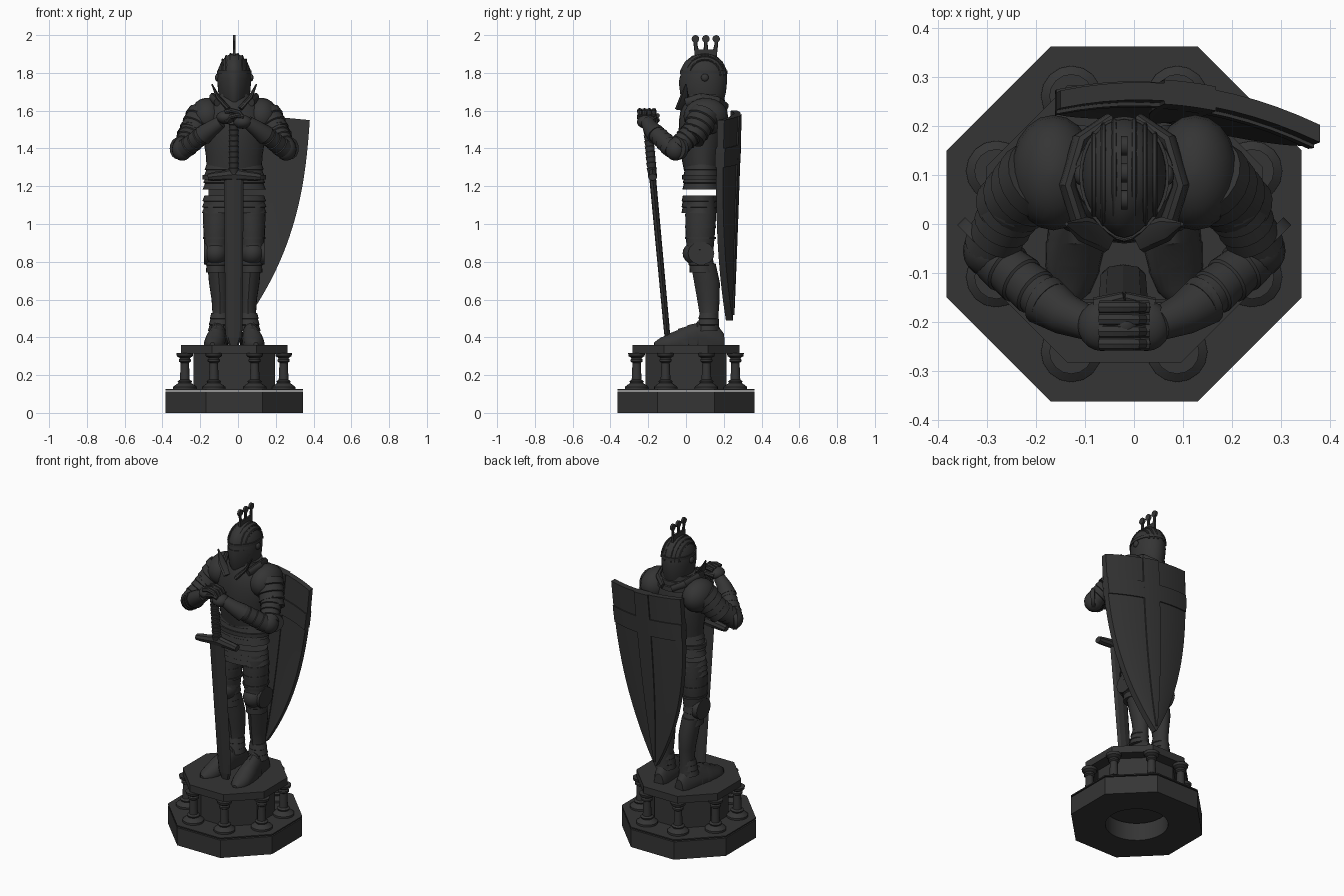
import bpy, bmesh, math
from math import sin, cos, pi, radians
from mathutils import Vector, Quaternion

cube = bpy.data.objects.get("Cube")
if cube:
    bpy.data.objects.remove(cube)

CX = -0.02      # centre line of the figure
FLOOR = 0.36    # top of the pedestal

stone = bpy.data.materials.new("dark_stone")
stone.use_nodes = True
stone.diffuse_color = (0.035, 0.035, 0.035, 1)
stone.node_tree.nodes["Principled BSDF"].inputs["Base Color"].default_value = stone.diffuse_color


def make(name, verts, faces, smooth=True, angle=32):
    mesh = bpy.data.meshes.new(name)
    mesh.from_pydata(verts, [], faces)
    bm = bmesh.new()
    bm.from_mesh(mesh)
    bmesh.ops.recalc_face_normals(bm, faces=bm.faces)
    bm.to_mesh(mesh)
    bm.free()
    if smooth:
        mesh.polygons.foreach_set("use_smooth", [True] * len(mesh.polygons))
        mesh.set_sharp_from_angle(angle=radians(angle))
    mesh.materials.append(stone)
    obj = bpy.data.objects.new(name, mesh)
    bpy.context.collection.objects.link(obj)
    return obj


def sweep(name, rings, sides=20, upright=False, floor=None, beak=0, smooth=True, turn=0):
    """Skin rings of (x, y, z, rx, ry); beak pulls the front into a keel."""
    pts = [Vector(r[:3]) for r in rings]
    verts = []
    for i, (x, y, z, rx, ry) in enumerate(rings):
        tangent = pts[min(i + 1, len(pts) - 1)] - pts[max(i - 1, 0)]
        quat = Quaternion() if upright else tangent.to_track_quat('Z', 'Y')
        for k in range(sides):
            a = 2 * pi * k / sides + turn
            keel = 1 + beak * max(0, -sin(a)) ** 8
            v = pts[i] + quat @ Vector((rx * cos(a), ry * sin(a) * keel, 0))
            if floor is not None:
                v.z = max(v.z, floor)
            verts.append(v)
    n = len(rings)
    faces = [(i * sides + k, i * sides + (k + 1) % sides,
              (i + 1) * sides + (k + 1) % sides, (i + 1) * sides + k)
             for i in range(n - 1) for k in range(sides)]
    faces += [tuple(range(sides)), tuple(range((n - 1) * sides, n * sides))]
    return make(name, verts, faces, smooth)


def lames(p, q, r0, r1, n, flare=1.12, ratio=1.0):
    """Rings for n overlapping armour bands between two points."""
    p, q, out = Vector(p), Vector(q), []
    for i in range(n):
        for t, f in ((i / n, 1), ((i + 0.9) / n, flare)):
            r = (r0 + (r1 - r0) * t) * f
            out.append((*p.lerp(q, t), r, r * ratio))
    return out


def ball(name, c, r):
    rings = [(c[0], c[1], c[2] + r[2] * sin(a), r[0] * cos(a), r[1] * cos(a))
             for a in [radians(d) for d in range(-85, 86, 17)]]
    return sweep(name, rings, 20, upright=True)


def block(name, lo, hi):
    v = [(x, y, z) for x in (lo[0], hi[0]) for y in (lo[1], hi[1]) for z in (lo[2], hi[2])]
    f = [(0, 1, 3, 2), (4, 5, 7, 6), (0, 1, 5, 4), (2, 3, 7, 6), (0, 2, 6, 4), (1, 3, 7, 5)]
    return make(name, v, f, False)


def octagon(name, apothem, z0, z1):
    r = apothem / cos(pi / 8)
    return sweep(name, [(CX, 0, z, r, r) for z in (z0, z1)], 8, True, smooth=False, turn=pi / 8)


# Pedestal: hollow plinth, thin plate, drum, columns and cap
plinth = octagon("plinth", 0.363, 0, 0.112)
cutter = sweep("plinth_cutter", [(CX, 0, z, 0.18, 0.18) for z in (-0.1, 0.2)], 32, True)
cutter.hide_render = True
cutter.hide_viewport = True
hole = plinth.modifiers.new("hole", 'BOOLEAN')
hole.operation = 'DIFFERENCE'
hole.object = cutter
octagon("plinth_plate", 0.363, 0.119, 0.126)
octagon("drum", 0.215, 0.126, 0.316)
octagon("pedestal_cap", 0.283, 0.315, FLOOR)
column = ((.126, .062), (.138, .062), (.150, .046), (.158, .034), (.168, .038), (.176, .026),
          (.265, .022), (.272, .032), (.282, .032), (.290, .026), (.300, .042), (.316, .045))
for k in range(8):
    a = pi / 8 + k * pi / 4
    sweep("column", [(CX + .283 * cos(a), .283 * sin(a), z, r, r) for z, r in column], 16, True)

# Torso, waist bands and hip skirt
sweep("breastplate", [(CX, .085, z, rx, ry) for z, rx, ry in (
    (1.28, .145, .09), (1.36, .15, .105), (1.46, .165, .118), (1.55, .17, .115),
    (1.62, .14, .105), (1.68, .08, .085))], 28, True, beak=.06)
sweep("waist_bands", lames((CX, .085, 1.32), (CX, .085, 1.18), .145, .158, 4, 1.06, .62), 28, True)
sweep("hip_skirt", lames((CX, .075, 1.15), (CX, .075, 1.055), .158, .162, 3, 1.06, .58), 28, True)
sweep("belt", [(CX, .085, z, .168, .106) for z in (1.235, 1.26)], 28, True)
sweep("gorget", lames((CX, .1, 1.60), (CX, .1, 1.69), .125, .095, 3, 1.05, .95), 24, True)

# Helmet with keeled visor, brow band and fluted skull
sweep("helmet", [(CX, .1, z, rx, ry) for z, rx, ry in (
    (1.61, .06, .085), (1.65, .075, .10), (1.70, .085, .112), (1.76, .09, .118), (1.82, .085, .114),
    (1.86, .068, .094), (1.89, .042, .06), (1.902, .012, .02))], 32, True, beak=.12)
sweep("visor", [(CX, .086, z, rx, ry) for z, rx, ry in (
    (1.63, .058, .085), (1.67, .074, .10), (1.74, .084, .108), (1.775, .084, .106))], 32, True, beak=.14)
sweep("brow_band", [(CX, .1, z, .092, .12) for z in (1.795, 1.812)], 32, True, beak=.1)
for s in (-1, 1):
    ball("visor_pivot", (CX + s * .09, .1, 1.775), (.012, .02, .02))
    for dx in (.02, .042, .062):
        k = math.sqrt(1 - (dx / .09) ** 2)
        sweep("skull_flute", [(CX + s * dx, .1 - .116 * k * cos(a), 1.785 + .117 * k * sin(a), .006, .006)
                              for a in [radians(d) for d in range(15, 181, 15)]], 6)

# Crown-shaped crest along the head
block("crest_base", (CX - .007, .045, 1.87), (CX + .007, .165, 1.925))
for y, lean in ((.105, 0), (.105, -.055), (.105, .055)):
    sweep("crest_prong", [(CX, y + lean * .8, 1.89, .007, .014), (CX, y + lean, 1.95, .007, .010),
                          (CX, y + lean, 1.98, .007, .010)], 8, True)
    sweep("crest_tip", [(CX + dx, y + lean, 1.98, .02, .02) for dx in (-.007, .007)], 14)

# Limbs, mirrored about the centre line
for s in (-1, 1):
    def X(d):
        return CX + s * d

    # Shoulder plates and raised collar points
    ball("shoulder_dome", (X(.145), .105, 1.57), (.088, .118, .098))
    sweep("shoulder_bands", lames((X(.165), .10, 1.58), (X(.245), .03, 1.45), .082, .062, 4, 1.1))
    sweep("collar_point", [(X(.03), -.03, 1.61, .03, .012), (X(.085), -.01, 1.67, .026, .010),
                           (X(.118), 0, 1.74, .004, .004)], 8)
    sweep("collar_wing", [(X(.09), .0, 1.645, .018, .022), (X(.115), .08, 1.665, .018, .03),
                          (X(.09), .17, 1.65, .018, .024), (X(.03), .215, 1.62, .012, .02)], 10)

    # Arm: upper arm, elbow guard, forearm, flared cuff
    sweep("upper_arm", lames((X(.215), .06, 1.51), (X(.275), -.05, 1.40), .062, .05, 5, 1.1))
    ball("elbow_guard", (X(.275), -.055, 1.395), (.055, .055, .06))
    sweep("elbow_fan", [(X(.282 + d), -.03 - d, 1.40, .062, .058) for d in (0, .016)], 16)
    sweep("forearm", lames((X(.265), -.07, 1.395), (X(.15), -.165, 1.485), .05, .044, 4, 1.1))
    sweep("cuff", [(X(.165), -.155, 1.47, .053, .053), (X(.12), -.185, 1.505, .043, .043),
                   (X(.07), -.205, 1.54, .034, .034)], 18)

    # Leg: thigh, knee guard with side fan, greave
    sweep("thigh", [(X(.088), .078, 1.15, .068, .072), (X(.09), .078, 1.05, .075, .082),
                    (X(.093), .075, .95, .070, .078), (X(.094), .075, .86, .062, .070)], 20, True)
    for z in (.92, .98, 1.04):
        sweep("thigh_strap", [(X(.092), .077, z + d, .074, .083) for d in (0, .012)], 20, True)
    ball("knee_guard", (X(.096), .06, .845), (.064, .078, .065))
    sweep("knee_fan", [(X(.125 + d), .08, .845, .07, .062) for d in (0, .022, .034)], 14)
    sweep("knee_bands", lames((X(.095), .07, .90), (X(.09), .085, .74), .062, .054, 4, 1.1, 1.1), 20, True)
    sweep("greave", [(X(.088), .095, .79, .054, .062), (X(.08), .115, .69, .054, .064),
                     (X(.074), .122, .60, .046, .056), (X(.074), .125, .52, .041, .047),
                     (X(.078), .125, .44, .05, .052)], 20, True, beak=.12)
    sweep("ankle_ring", lames((X(.075), .12, .53), (X(.08), .115, .43), .046, .056, 3, 1.08), 20, True)

    # Armoured shoe of overlapping bands, flat on the pedestal
    shoe = [(.2, .03, .06), (.17, .045, .10), (.06, .052, .125), (.055, .056, .115), (.01, .056, .105),
            (.005, .06, .098), (-.04, .058, .085), (-.045, .06, .078), (-.085, .055, .062),
            (-.09, .056, .056), (-.135, .042, .038), (-.168, .012, .014)]
    sweep("shoe", [(X(.095 - y * .12), y, FLOOR, rx, h) for y, rx, h in shoe], 20, floor=FLOOR - .01)

    # Gauntlet with fingers wrapped over the grip
    z0 = 1.565 if s < 0 else 1.54
    ball("gauntlet", (X(.045), -.208, z0), (.05, .052, .036))
    for k in range(4):
        y = -.17 - .025 * k
        sweep("finger", [(X(.05), y, z0 + .028, .014, .012), (X(.015), y, z0 + .036, .014, .013),
                         (X(-.025), y, z0 + .026, .013, .013), (X(-.045), y, z0, .011, .011)], 8)
    sweep("thumb", [(X(.06), -.165, z0, .015, .015), (X(.0), -.15, z0 + .01, .012, .012)], 8)


# Sword leaning from the hands down to the pedestal
def on_sword(z):
    return (CX - .002, -.205 + (1.55 - z) * .093, z)


sweep("blade", [(*on_sword(z), w, t) for z, w, t in (
    (1.25, .052, .018), (.46, .046, .016), (.40, .042, .015), (FLOOR, .026, .012))], 8, smooth=False)
sweep("grip", lames(on_sword(1.27), on_sword(1.53), .023, .023, 9, 1.2), 14)
ball("pommel", on_sword(1.575), (.034, .034, .034))
gy = on_sword(1.25)[1]
sweep("cross_guard", [(CX + d, gy, 1.262 - abs(d) * .1, .024, h) for d, h in (
    (-.14, .018), (-.11, .024), (-.05, .027), (0, .036), (.05, .027), (.11, .024), (.14, .018))], 8, smooth=False)


# Curved shield slung behind the left side, with a raised cross
def on_shield(u, t, lift):
    half = .265 * (1 - t ** 2.6)
    k = half / .265
    return (.115 - .075 * t + half * u,
            .283 - .035 * t - (.045 * u * u + .035 * u) * k + lift,
            1.575 - 1.09 * t - .025 * u * (1 - t))


def shield_plate(name, u0, u1, t0, t1, front, back, nu=12, nt=24):
    verts = [on_shield(u0 + (u1 - u0) * i / nu, t0 + (t1 - t0) * j / nt, lift)
             for lift in (front, back) for j in range(nt + 1) for i in range(nu + 1)]
    w, size = nu + 1, (nu + 1) * (nt + 1)
    faces = [(o + j * w + i, o + j * w + i + 1, o + j * w + w + i + 1, o + j * w + w + i)
             for o in (0, size) for j in range(nt) for i in range(nu)]
    rim = ([i for i in range(nu)] + [j * w + nu for j in range(nt)]
           + [nt * w + i for i in range(nu, 0, -1)] + [j * w for j in range(nt, 0, -1)])
    faces += [(a, b, b + size, a + size) for a, b in zip(rim, rim[1:] + rim[:1])]
    make(name, verts, faces)


shield_plate("shield", -1, 1, 0, .995, -.036, 0)
for lo, hi in ((-.001, .007), (-.043, -.035)):
    shield_plate("cross_upright", -.2, .2, 0, .97, lo, hi, 6)
    shield_plate("cross_bar", -1, 1, .14, .235, lo, hi, 12, 3)
